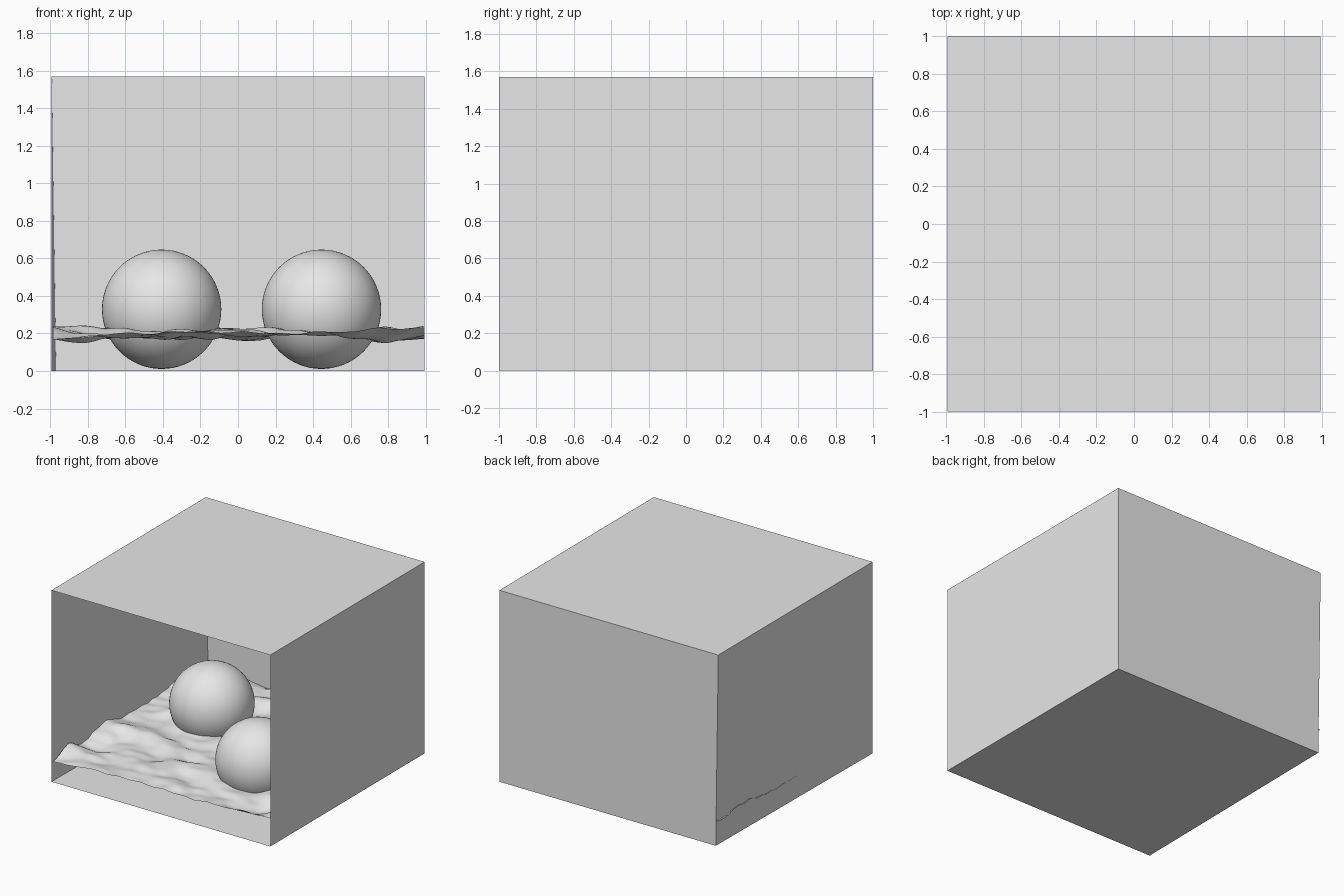
import bpy, bmesh
from mathutils import Vector, noise

cube = bpy.data.objects.get("Cube")
if cube:
    bpy.data.objects.remove(cube, do_unlink=True)

# One plain grey for everything
grey = bpy.data.materials.new("light_grey")
grey.use_nodes = True
grey.diffuse_color = (0.8, 0.8, 0.8, 1)
grey.node_tree.nodes["Principled BSDF"].inputs["Base Color"].default_value = (0.8, 0.8, 0.8, 1)


def add_object(name, bm, smooth=False):
    mesh = bpy.data.meshes.new(name)
    for face in bm.faces:
        face.smooth = smooth
    bm.to_mesh(mesh)
    bm.free()
    mesh.materials.append(grey)
    obj = bpy.data.objects.new(name, mesh)
    bpy.context.collection.objects.link(obj)
    return obj


# Thin box, open at the front, with one back floor corner pulled inward
HEIGHT = 1.57
bm = bmesh.new()
bmesh.ops.create_cube(bm, size=2)
bmesh.ops.delete(bm, geom=[f for f in bm.faces if f.normal.y < -0.9], context="FACES")
for v in bm.verts:
    pulled = v.co.x < 0 and v.co.y > 0 and v.co.z < 0
    v.co.x = -0.97 if pulled else v.co.x * 0.993
    v.co.z = (v.co.z + 1) * HEIGHT / 2
add_object("open_box", bm)

# Rippled water sheet spanning the box
bm = bmesh.new()
bmesh.ops.create_grid(bm, x_segments=90, y_segments=90, size=1)
for v in bm.verts:
    x, y = v.co.x, v.co.y
    swell = noise.noise(Vector((x * 3, y * 5, 1.7)))
    ripple = noise.noise(Vector((x * 7, y * 11, 5.3)))
    v.co = (x * 0.989 + 0.004, y, 0.2 + 0.06 * swell + 0.02 * ripple)
add_object("water_surface", bm, smooth=True)

# Two balls resting near the floor
for name, x, y in (("left_ball", 0.445, -0.376), ("right_ball", -0.407, 0.243)):
    bm = bmesh.new()
    bmesh.ops.create_uvsphere(bm, u_segments=64, v_segments=32, radius=0.318)
    ball = add_object(name, bm, smooth=True)
    ball.location = (x, y, 0.329)
